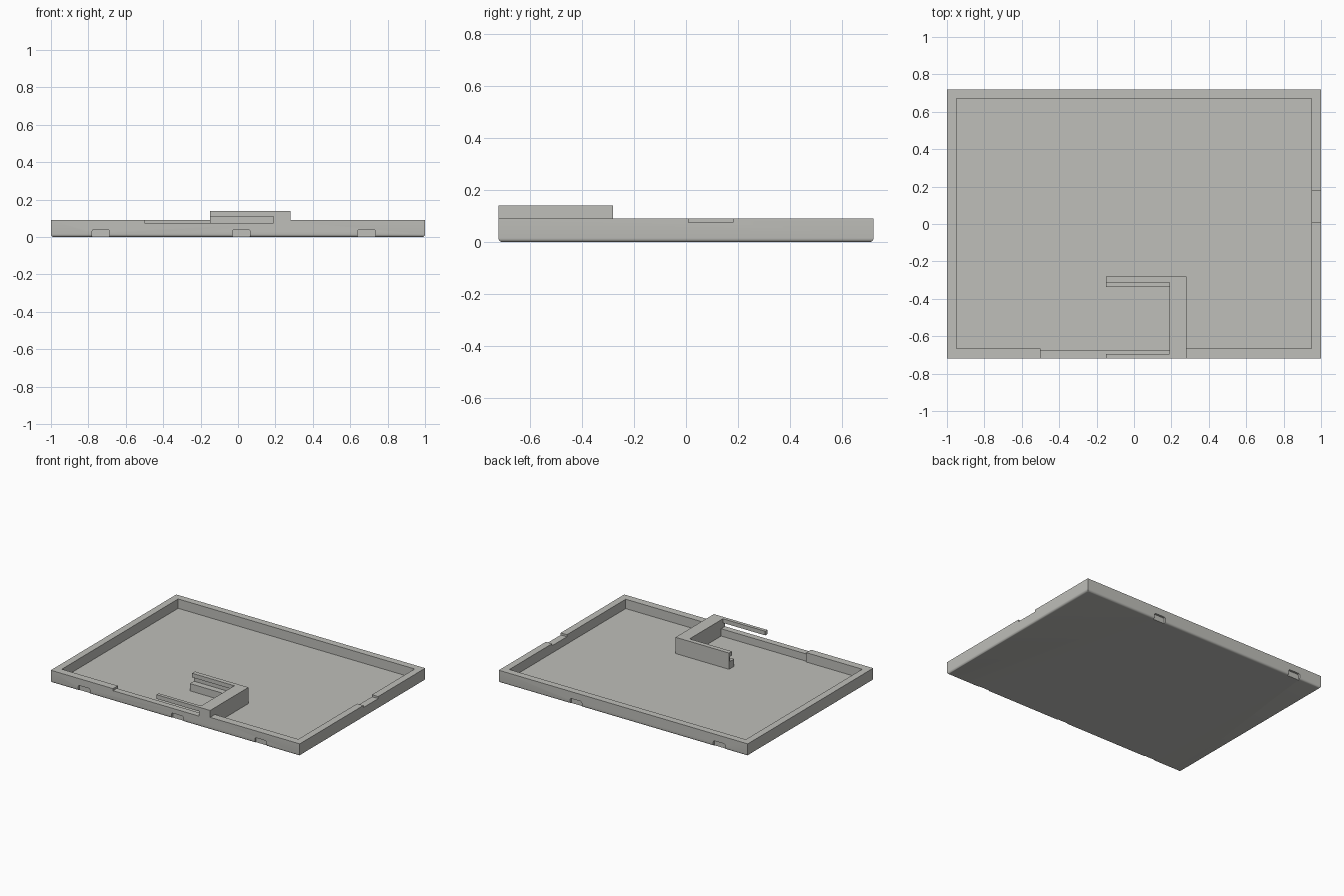
import bpy, bmesh, math

if "Cube" in bpy.data.objects:
    bpy.data.objects.remove(bpy.data.objects["Cube"])

gray = bpy.data.materials.new("warm_gray")
gray.diffuse_color = (0.52, 0.52, 0.49, 1)
gray.use_nodes = True
gray.node_tree.nodes["Principled BSDF"].inputs["Base Color"].default_value = gray.diffuse_color


def box(name, x, y, z):
    bm = bmesh.new()
    bmesh.ops.create_cube(bm, size=1)
    for v in bm.verts:
        for i, (a, b) in enumerate((x, y, z)):
            v.co[i] = a if v.co[i] < 0 else b
    mesh = bpy.data.meshes.new(name)
    bm.to_mesh(mesh)
    bm.free()
    mesh.materials.append(gray)
    ob = bpy.data.objects.new(name, mesh)
    bpy.context.collection.objects.link(ob)
    return ob


def round_edges(ob, test, radius, segments):
    bm = bmesh.new()
    bm.from_mesh(ob.data)
    edges = [e for e in bm.edges if all(test(v.co) for v in e.verts)]
    bmesh.ops.bevel(bm, geom=edges, offset=radius, segments=segments,
                    profile=0.5, affect='EDGES')
    bm.to_mesh(ob.data)
    bm.free()


def cut(ob, cutter):
    mod = ob.modifiers.new("cut", 'BOOLEAN')
    mod.operation = 'DIFFERENCE'
    mod.solver = 'EXACT'
    mod.object = cutter
    cutter.hide_render = True
    cutter.hide_viewport = True


# Shallow tray with a rounded bottom edge
tray = box("tray", (-1, 1), (-0.72, 0.72), (0, 0.09))
round_edges(tray, lambda c: c.z < 0.001, 0.015, 5)
cut(tray, box("cavity_cutter", (-0.95, 0.95), (-0.665, 0.67), (0.022, 0.3)))

# Thinner, lowered stretch of the front wall, and a dip in the right rim
cut(tray, box("front_wall_cutter", (-0.5, 0.2), (-0.675, -0.6), (0.022, 0.3)))
cut(tray, box("front_rim_cutter", (-0.5, 0.2), (-0.8, -0.6), (0.075, 0.3)))
cut(tray, box("right_rim_cutter", (0.9, 1.1), (0.01, 0.18), (0.075, 0.3)))

# Latch pockets along the bottom of the front and back walls
for side, xs in ((-1, (-0.733, 0.017, 0.687)), (1, (0.38, -0.77))):
    for x in xs:
        y = sorted((side * 0.705, side * 0.8))
        pocket = box("latch_pocket_cutter", (x - 0.047, x + 0.047), y, (-0.05, 0.04))
        top_ends = lambda c: c.z > 0.03
        bm = bmesh.new()
        bm.from_mesh(pocket.data)
        ends = [e for e in bm.edges if all(top_ends(v.co) for v in e.verts)
                and abs(e.verts[0].co.x - e.verts[1].co.x) < 1e-4]
        bmesh.ops.bevel(bm, geom=ends, offset=0.01, segments=3,
                        profile=0.5, affect='EDGES')
        bm.to_mesh(pocket.data)
        bm.free()
        cut(tray, pocket)

# Bracket: end post, front lip and grooved back arm
box("bracket_post", (0.19, 0.28), (-0.72, -0.28), (0.015, 0.14))
box("bracket_front_lip", (-0.15, 0.19), (-0.72, -0.695), (0.11, 0.14))
profile = [(-0.28, 0.015), (-0.28, 0.14), (-0.313, 0.14), (-0.313, 0.11),
           (-0.293, 0.11), (-0.293, 0.075), (-0.338, 0.075), (-0.338, 0.015)]
bm = bmesh.new()
face = bm.faces.new([bm.verts.new((-0.15, y, z)) for y, z in profile])
out = bmesh.ops.extrude_face_region(bm, geom=[face])
bmesh.ops.translate(bm, vec=(0.34, 0, 0),
                    verts=[g for g in out["geom"] if isinstance(g, bmesh.types.BMVert)])
bmesh.ops.recalc_face_normals(bm, faces=bm.faces)
mesh = bpy.data.meshes.new("bracket_back_arm")
bm.to_mesh(mesh)
bm.free()
mesh.materials.append(gray)
bpy.context.collection.objects.link(bpy.data.objects.new("bracket_back_arm", mesh))

# Smooth only the rounded bottom edge
bpy.ops.object.select_all(action='DESELECT')
tray.select_set(True)
bpy.context.view_layer.objects.active = tray
bpy.ops.object.shade_smooth_by_angle(angle=math.radians(30))
